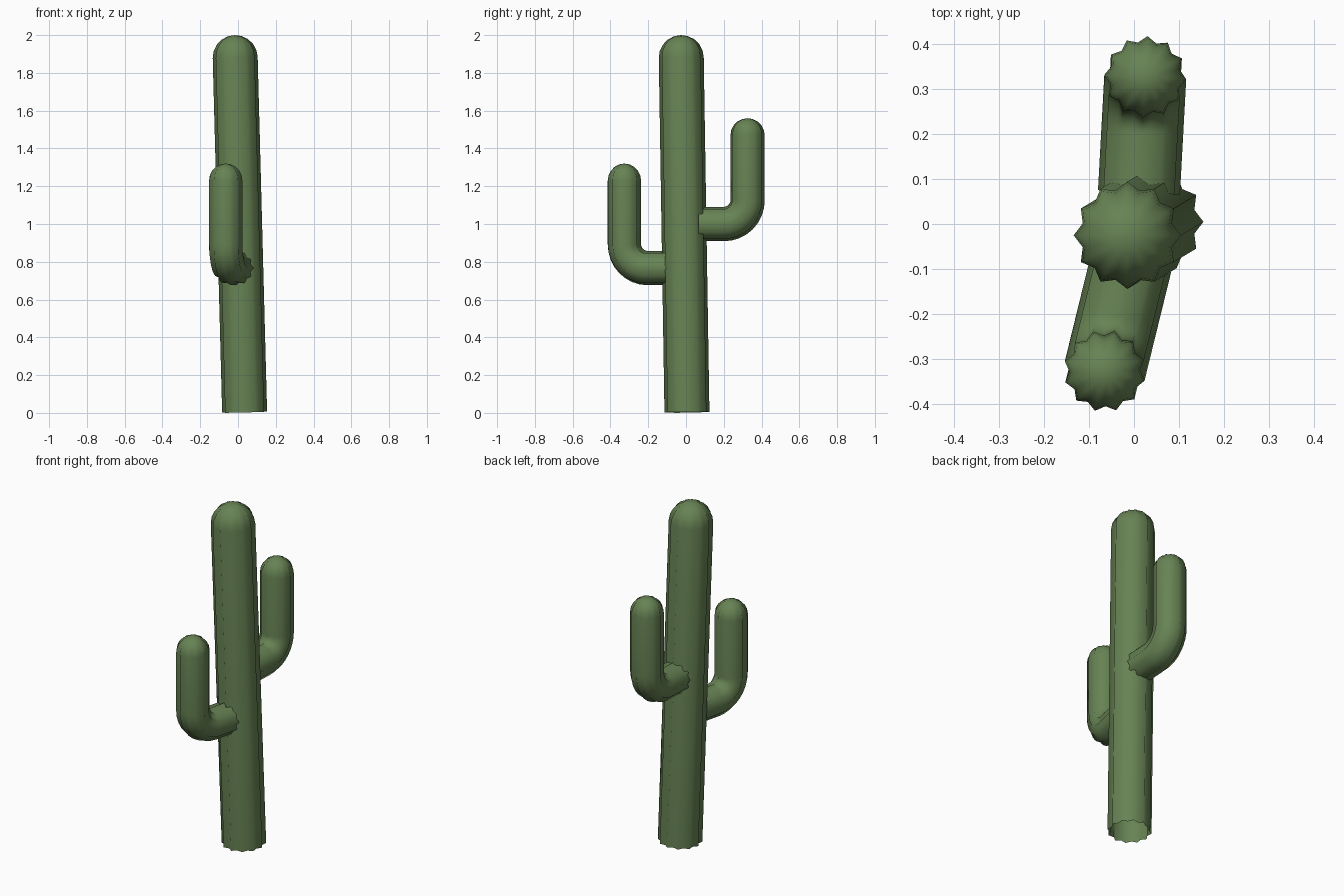
import bpy, bmesh, math
from mathutils import Vector

if "Cube" in bpy.data.objects:
    bpy.data.objects.remove(bpy.data.objects["Cube"])

RIBS = 12      # ribs around every stem
VALLEY = 0.86  # valley radius relative to the rib crest

green = bpy.data.materials.new("cactus green")
green.diffuse_color = (0.135, 0.225, 0.088, 1)
green.use_nodes = True
green.node_tree.nodes["Principled BSDF"].inputs["Base Color"].default_value = green.diffuse_color


def ribbed_stem(name, path, radius, side):
    """Sweep a star profile along (point, tangent) pairs; open start, domed end."""
    stations = [(p, t, radius) for p, t in path]
    end, tangent = path[-1]
    for k in range(1, 5):
        a = math.radians(90) * k / 5
        stations.append((end + tangent * radius * math.sin(a), tangent, radius * math.cos(a)))

    bm = bmesh.new()
    n = RIBS * 2
    rings = []
    for p, t, r in stations:
        u = (side - t * side.dot(t)).normalized()
        v = t.cross(u)
        ring = []
        for i in range(n):
            a = 2 * math.pi * i / n
            rr = r * (VALLEY if i % 2 else 1)
            ring.append(bm.verts.new(p + (u * math.cos(a) + v * math.sin(a)) * rr))
        rings.append(ring)
    for lo, hi in zip(rings, rings[1:]):
        for i in range(n):
            j = (i + 1) % n
            bm.faces.new((lo[i], lo[j], hi[j], hi[i]))
    tip = bm.verts.new(end + tangent * radius)
    for i in range(n):
        bm.faces.new((rings[-1][i], rings[-1][(i + 1) % n], tip))
    for f in bm.faces:
        f.smooth = True

    mesh = bpy.data.meshes.new(name)
    bm.to_mesh(mesh)
    bm.free()
    mesh.materials.append(green)
    obj = bpy.data.objects.new(name, mesh)
    bpy.context.collection.objects.link(obj)


def arm(name, start, upright, top, radius, bend=0.125):
    """Arm leaving the trunk horizontally, then bending straight up."""
    start = Vector(start)
    up = Vector((0, 0, 1))
    corner = Vector((*upright, start.z))
    out = (corner - start).normalized()
    centre = corner - out * bend + up * bend
    path = [(start, out)]
    for k in range(9):
        a = math.radians(90) * k / 8
        path.append((centre + out * bend * math.sin(a) - up * bend * math.cos(a),
                     out * math.cos(a) + up * math.sin(a)))
    path.append((Vector((*upright, top - radius)), up))
    ribbed_stem(name, path, radius, out.cross(up))


# Slightly leaning trunk
base, tip = Vector((0.035, 0.005, 0.004)), Vector((-0.018, -0.027, 2.0))
lean = (tip - base).normalized()
ribbed_stem("trunk", [(base, lean), (tip - lean * 0.119, lean)], 0.119, Vector((1, 0, 0)))

# Two arms on opposite sides
arm("front_arm", (-0.006, -0.085, 0.767), (-0.065, -0.326), 1.32, 0.091)
arm("back_arm", (0.011, 0.07, 1.0), (0.025, 0.326), 1.56, 0.091)
